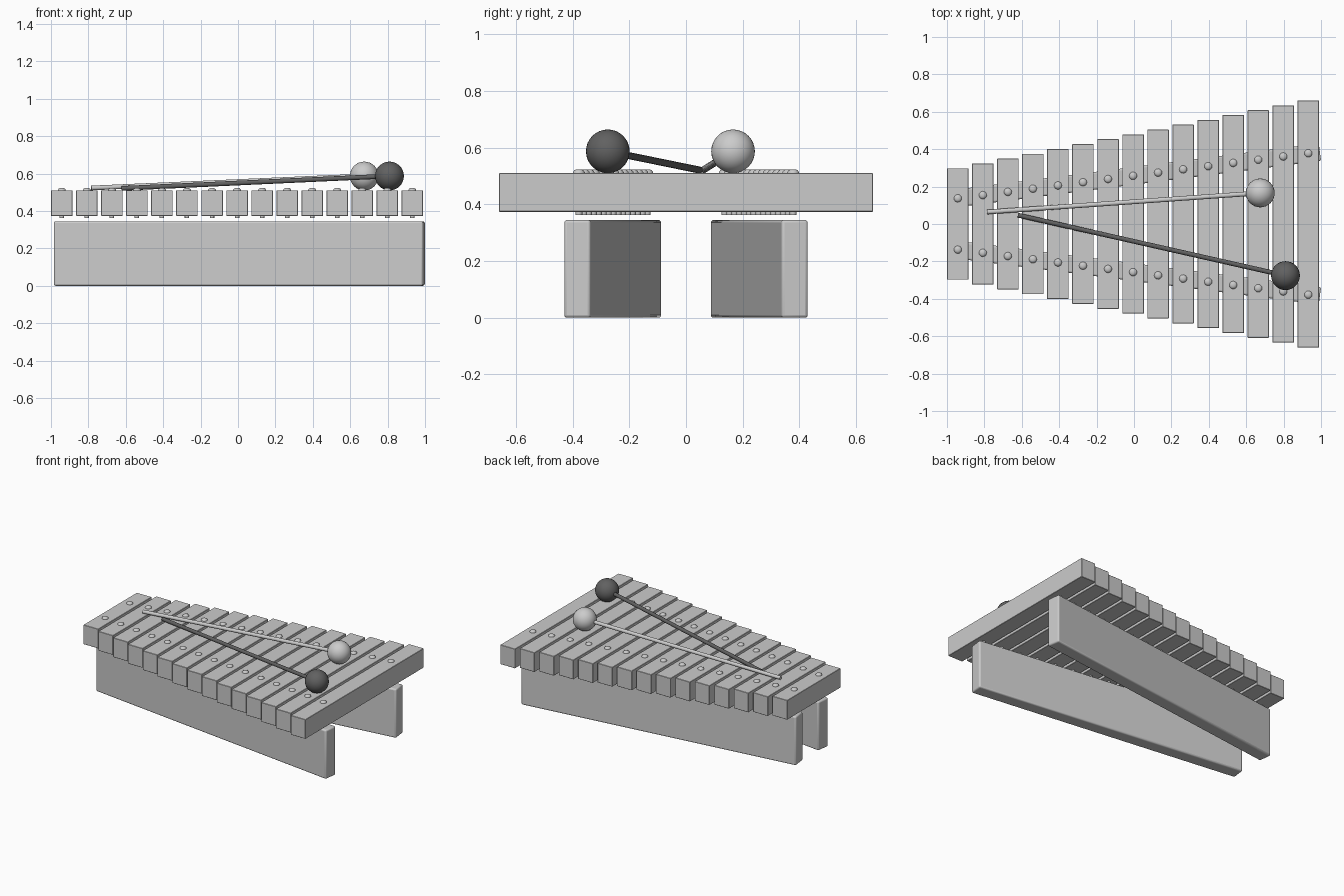
import bpy, bmesh, math
from mathutils import Vector

if "Cube" in bpy.data.objects:
    bpy.data.objects.remove(bpy.data.objects["Cube"])

COUNT = 15
X0, X1 = -0.942, 0.932


def lerp(a, b, t):
    return a + (b - a) * t


def bevel(obj, width, segments):
    mod = obj.modifiers.new("bevel", 'BEVEL')
    mod.width = width
    mod.segments = segments


def smooth(obj, angle=35):
    bpy.ops.object.select_all(action='DESELECT')
    obj.select_set(True)
    bpy.context.view_layer.objects.active = obj
    bpy.ops.object.shade_smooth_by_angle(angle=math.radians(angle))


def box(name, center, size, turn=0.0):
    bpy.ops.mesh.primitive_cube_add(size=1, location=center)
    obj = bpy.context.object
    obj.name = name
    obj.scale = size
    bpy.ops.object.transform_apply(location=False, rotation=False, scale=True)
    obj.rotation_euler.z = turn
    return obj


def lathe(name, profile, location, segments=16):
    """Closed solid of revolution from (radius, z) points."""
    bm = bmesh.new()
    rings = []
    for r, z in profile:
        rings.append([bm.verts.new((r * math.cos(math.tau * i / segments),
                                    r * math.sin(math.tau * i / segments), z))
                      for i in range(segments)])
    for low, high in zip(rings, rings[1:]):
        for i in range(segments):
            j = (i + 1) % segments
            bm.faces.new((low[i], low[j], high[j], high[i]))
    bm.faces.new(rings[0][::-1])
    bm.faces.new(rings[-1])
    mesh = bpy.data.meshes.new(name)
    bm.to_mesh(mesh)
    bm.free()
    obj = bpy.data.objects.new(name, mesh)
    bpy.context.collection.objects.link(obj)
    obj.location = location
    smooth(obj)
    return obj


def mallet(name, tip, ball, material=None):
    tip, ball = Vector(tip), Vector(ball)
    axis = ball - tip
    bpy.ops.mesh.primitive_cylinder_add(vertices=16, radius=0.0125, depth=axis.length,
                                        location=(tip + ball) / 2)
    stick = bpy.context.object
    stick.name = name + "_stick"
    stick.rotation_euler = axis.to_track_quat('Z', 'Y').to_euler()
    smooth(stick)
    bpy.ops.mesh.primitive_uv_sphere_add(segments=32, ring_count=16, radius=0.077, location=ball)
    head = bpy.context.object
    head.name = name + "_head"
    smooth(head)
    if material:
        for obj in (stick, head):
            obj.data.materials.append(material)


# tone bars, growing in length, each with a screw on both sides
screw_profile = [(0.012, 0.363), (0.012, 0.508), (0.021, 0.508),
                 (0.021, 0.513), (0.017, 0.519), (0.009, 0.523)]
for i in range(COUNT):
    t = i / (COUNT - 1)
    x = lerp(X0, X1, t)
    bar = box(f"bar_{i + 1}", (x, 0, 0.442), (0.115, 2 * lerp(0.298, 0.66, t), 0.137))
    bevel(bar, 0.002, 1)
    for side, s in (("front", -1), ("back", 1)):
        lathe(f"{side}_screw_{i + 1}", screw_profile, (x, s * lerp(0.137, 0.378, t), 0))

# two upright support boards that spread toward the long bars
start, end = Vector((-0.98, 0.133)), Vector((0.994, 0.384))
span = end - start
mid = (start + end) / 2
for side, s in (("front", -1), ("back", 1)):
    rail = box(f"{side}_rail", (mid.x, s * mid.y, 0.1725), (span.length, 0.094, 0.345),
               s * math.atan2(span.y, span.x))
    bevel(rail, 0.01, 3)
    smooth(rail)

# mallets resting on the bars
dark = bpy.data.materials.new("dark_grey")
dark.diffuse_color = (0.12, 0.12, 0.12, 1)
dark.use_nodes = True
dark.node_tree.nodes["Principled BSDF"].inputs["Base Color"].default_value = dark.diffuse_color
mallet("light_mallet", (-0.785, 0.064, 0.523), (0.675, 0.166, 0.587))
mallet("dark_mallet", (-0.62, 0.047, 0.521), (0.81, -0.276, 0.587), dark)
